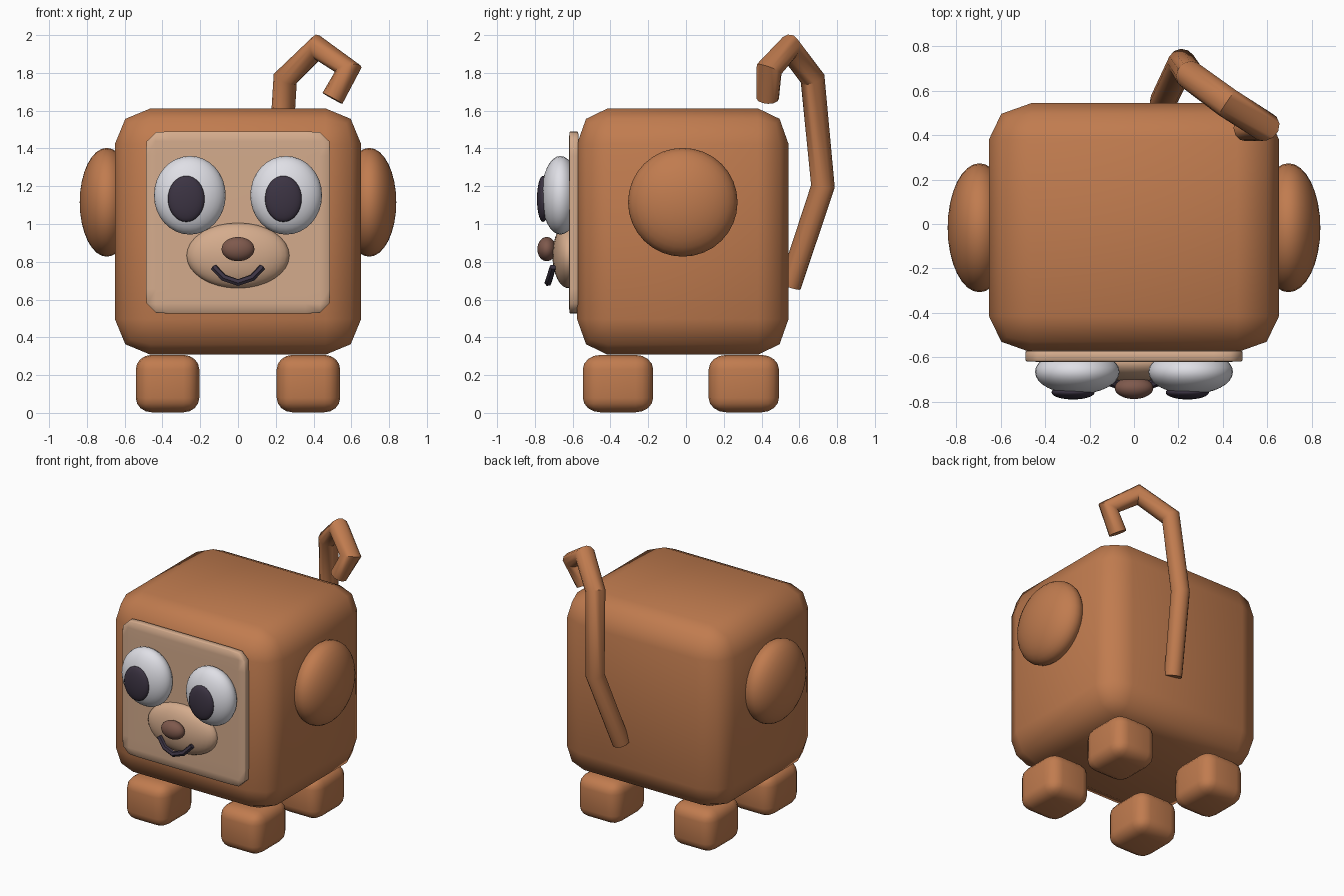
import bpy
import bmesh
from mathutils import Matrix, Vector

if "Cube" in bpy.data.objects:
    bpy.data.objects.remove(bpy.data.objects["Cube"], do_unlink=True)


def make_material(name, rgb):
    mat = bpy.data.materials.new(name)
    mat.use_nodes = True
    mat.diffuse_color = (*rgb, 1)
    mat.node_tree.nodes["Principled BSDF"].inputs["Base Color"].default_value = (*rgb, 1)
    return mat


brown = make_material("warm brown", (0.53, 0.2, 0.078))
tan = make_material("light tan", (0.66, 0.41, 0.265))
white = make_material("eye white", (0.74, 0.74, 0.79))
dark = make_material("dark plum", (0.045, 0.034, 0.056))
nose_brown = make_material("nose brown", (0.21, 0.1, 0.073))


def finish(bm, name, mat, centre, half):
    """Scale a unit shape to its half sizes, place it and shade it smooth."""
    bm.transform(Matrix.Diagonal((*half, 1)))
    for face in bm.faces:
        face.smooth = True
    mesh = bpy.data.meshes.new(name)
    bm.to_mesh(mesh)
    bm.free()
    mesh.materials.append(mat)
    obj = bpy.data.objects.new(name, mesh)
    obj.location = centre
    bpy.context.collection.objects.link(obj)
    return obj


def rounded_box(name, mat, centre, half, ratio, segments, profile=0.5):
    bm = bmesh.new()
    bmesh.ops.create_cube(bm, size=2)
    bmesh.ops.bevel(bm, geom=bm.edges[:], offset=ratio, offset_type='OFFSET',
                    segments=segments, profile=profile, affect='EDGES')
    return finish(bm, name, mat, centre, half)


def ellipsoid(name, mat, centre, half, axis='Z'):
    bm = bmesh.new()
    bmesh.ops.create_uvsphere(bm, u_segments=32, v_segments=16, radius=1)
    if axis != 'Z':
        bm.transform(Matrix.Rotation(1.5708, 4, 'X' if axis == 'Y' else 'Y'))
    return finish(bm, name, mat, centre, half)


def tube(name, mat, points, radius, resolution):
    curve = bpy.data.curves.new(name, 'CURVE')
    curve.dimensions = '3D'
    curve.bevel_depth = radius
    curve.bevel_resolution = resolution
    curve.use_fill_caps = True
    spline = curve.splines.new('POLY')
    spline.points.add(len(points) - 1)
    for i, (pt, co) in enumerate(zip(spline.points, points)):
        pt.co = (*co, 1)
        # Widen each bend so the straight runs keep their thickness
        if 0 < i < len(points) - 1:
            before = Vector(co) - Vector(points[i - 1])
            after = Vector(points[i + 1]) - Vector(co)
            pt.radius = 1 + 0.12 * before.angle(after)
    curve.materials.append(mat)
    obj = bpy.data.objects.new(name, curve)
    bpy.context.collection.objects.link(obj)
    bpy.ops.object.select_all(action='DESELECT')
    obj.select_set(True)
    bpy.context.view_layer.objects.active = obj
    bpy.ops.object.convert(target='MESH')
    bpy.ops.object.shade_smooth_by_angle(angle=0.7)


# Body and face panel
rounded_box("body", brown, (0, -0.017, 0.96), (0.652, 0.56, 0.652), 0.29, 2)
rounded_box("face_panel", tan, (0, -0.594, 1.008), (0.488, 0.026, 0.482), 0.27, 3, 0.72)

# Legs, ears and eyes on both sides
for side, x in (("left", 1), ("right", -1)):
    for end, y in (("front", -0.36), ("back", 0.306)):
        rounded_box(f"{end}_{side}_leg", brown, (x * 0.373, y, 0.155),
                    (0.168, 0.186, 0.152), 0.5, 4)
    ellipsoid(f"{side}_ear", brown, (x * 0.695, -0.017, 1.115), (0.143, 0.29, 0.288), 'X')
    ellipsoid(f"{side}_eye", white, (x * 0.255, -0.665, 1.152), (0.19, 0.1, 0.208), 'Y')
    # The pupils sit a little toward the model's right
    ellipsoid(f"{side}_pupil", dark, (x * 0.257 - 0.017, -0.757, 1.133),
              (0.097, 0.032, 0.122), 'Y')

# Muzzle, nose and smile
ellipsoid("muzzle", tan, (0, -0.622, 0.833), (0.272, 0.085, 0.173))
ellipsoid("nose", nose_brown, (0, -0.737, 0.867), (0.087, 0.05, 0.064))
smile = [(-0.13, -0.705, 0.773), (-0.075, -0.722, 0.715), (0, -0.73, 0.69),
         (0.075, -0.722, 0.715), (0.13, -0.705, 0.773)]
tube("mouth", dark, smile, 0.018, 1)

# Tail rising behind the body and hooking forward over it
tail = [(0.13, 0.55, 0.672), (0.215, 0.725, 1.2), (0.25, 0.67, 1.77),
        (0.42, 0.545, 1.935), (0.585, 0.44, 1.82), (0.5, 0.432, 1.665)]
tube("tail", brown, tail, 0.06, 4)
